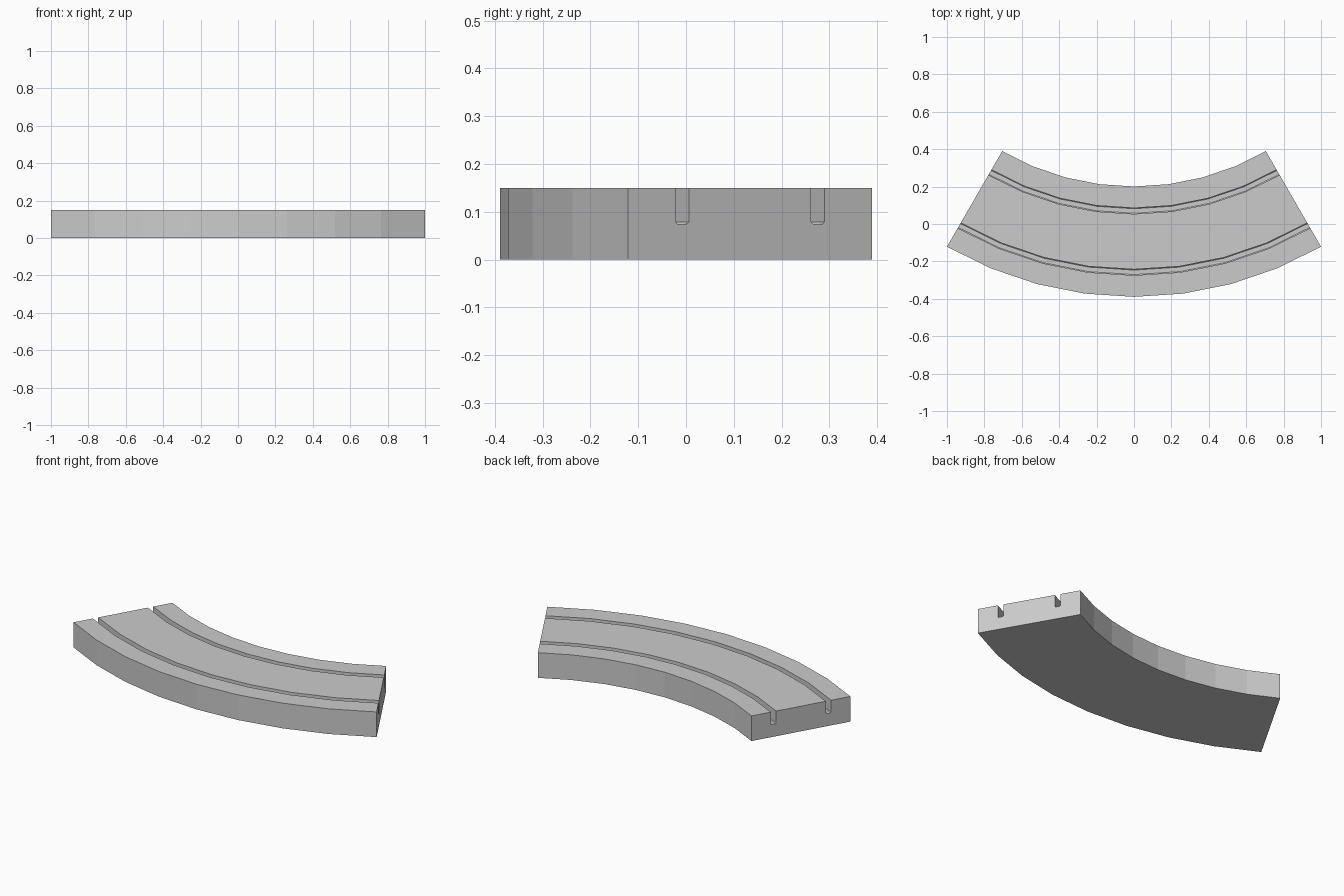
import bpy, bmesh
from math import sin, cos, radians

if "Cube" in bpy.data.objects:
    bpy.data.objects.remove(bpy.data.objects["Cube"])

R_IN, R_OUT, HEIGHT = 1.41, 2.0, 0.15
SWEEP, SEGMENTS = 60, 8
GROOVE_W, GROOVE_Z, CHAMFER = 0.032, 0.075, 0.004
CENTRE_Y = (R_OUT + R_IN * cos(radians(SWEEP / 2))) / 2


def groove(r):
    """Outline of one wheel groove, starting at radius r."""
    e = r + GROOVE_W
    return [(r, HEIGHT), (r, GROOVE_Z + CHAMFER), (r + CHAMFER, GROOVE_Z),
            (e - CHAMFER, GROOVE_Z), (e, GROOVE_Z + CHAMFER), (e, HEIGHT)]


# Cross-section of the track (radius, height)
profile = ([(R_IN, 0), (R_IN, HEIGHT)] + groove(1.525)
           + groove(R_OUT - 0.115 - GROOVE_W) + [(R_OUT, HEIGHT), (R_OUT, 0)])

# Sweep the section around the curve
bm = bmesh.new()
rings = []
for i in range(SEGMENTS + 1):
    a = radians(-SWEEP / 2 + SWEEP * i / SEGMENTS)
    rings.append([bm.verts.new((r * sin(a), CENTRE_Y - r * cos(a), z))
                  for r, z in profile])
n = len(profile)
for a, b in zip(rings, rings[1:]):
    for j in range(n):
        k = (j + 1) % n
        bm.faces.new((a[j], a[k], b[k], b[j]))

# Close both ends
caps = [bm.faces.new(rings[0]), bm.faces.new(rings[-1])]
bmesh.ops.recalc_face_normals(bm, faces=bm.faces)
bmesh.ops.triangulate(bm, faces=caps, ngon_method='EAR_CLIP')

mesh = bpy.data.meshes.new("curved_track")
bm.to_mesh(mesh)
bm.free()
bpy.context.collection.objects.link(bpy.data.objects.new("curved_track", mesh))
